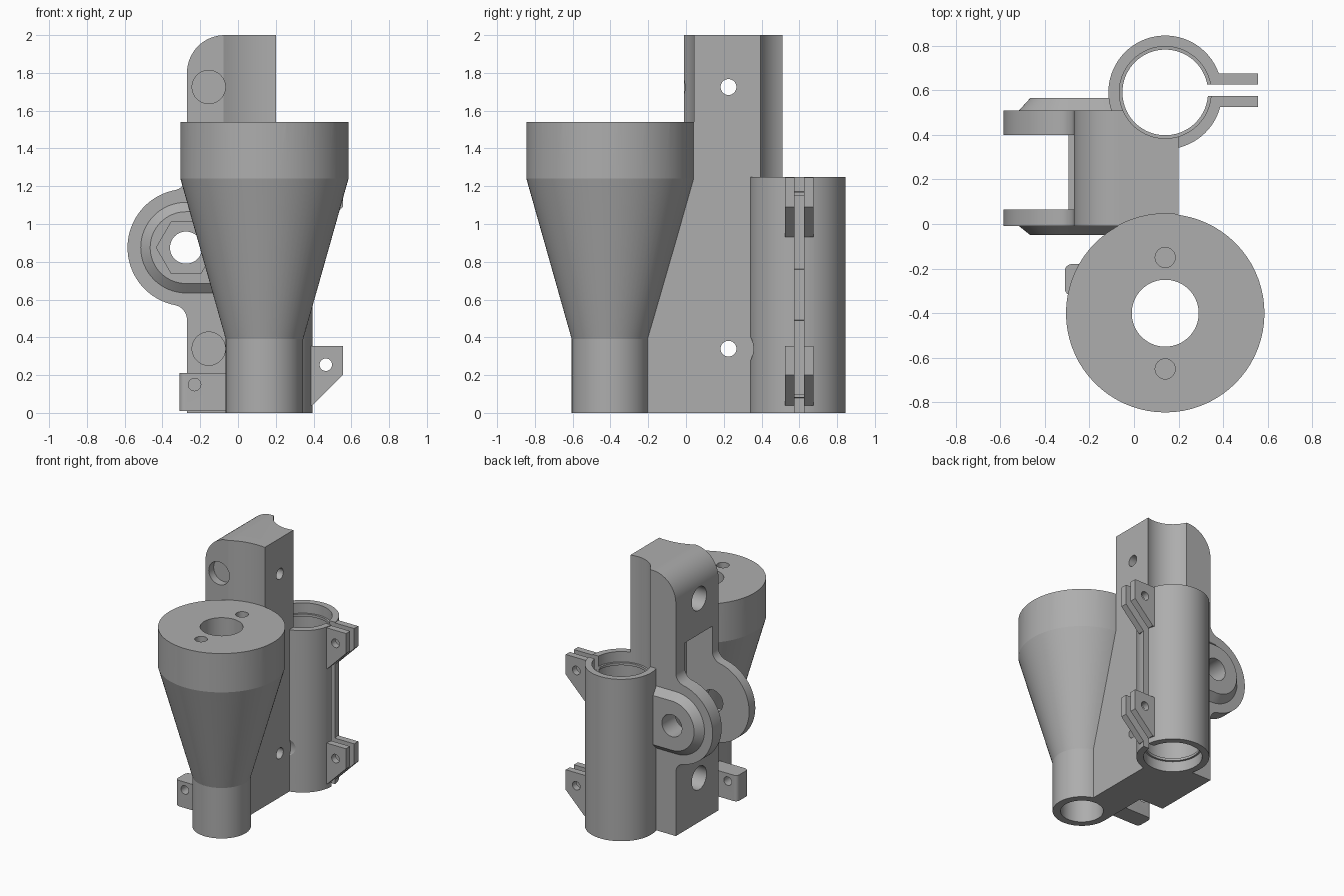
import bpy, bmesh
from math import sin, cos, pi, atan2, sqrt, radians

if "Cube" in bpy.data.objects:
    bpy.data.objects.remove(bpy.data.objects["Cube"])

grey = bpy.data.materials.new("plain grey")
grey.use_nodes = True
tone = (0.42, 0.42, 0.42, 1)
grey.diffuse_color = tone
grey.node_tree.nodes["Principled BSDF"].inputs["Base Color"].default_value = tone


def arc(a, b, r, start, end, n=24):
    """Points along an arc, angles in radians."""
    return [(a + r * cos(start + (end - start) * i / n),
             b + r * sin(start + (end - start) * i / n)) for i in range(n + 1)]


def circle(a, b, r, n=72):
    return arc(a, b, r, 0, 2 * pi, n)[:-1]


def rect(a0, a1, b0, b1):
    return [(a0, b0), (a1, b0), (a1, b1), (a0, b1)]


def loft(name, axis, sections):
    """Solid through (outline, height) sections stacked along an axis."""
    place = {"x": lambda a, b, h: (h, a, b),
             "y": lambda a, b, h: (a, h, b),
             "z": lambda a, b, h: (a, b, h)}[axis]
    bm = bmesh.new()
    rings = [[bm.verts.new(place(a, b, h)) for a, b in pts] for pts, h in sections]
    for low, high in zip(rings, rings[1:]):
        for i in range(len(low)):
            j = (i + 1) % len(low)
            bm.faces.new((low[i], low[j], high[j], high[i]))
    bm.faces.new(rings[0])
    bm.faces.new(rings[-1])
    bmesh.ops.recalc_face_normals(bm, faces=bm.faces)
    mesh = bpy.data.meshes.new(name)
    bm.to_mesh(mesh)
    bm.free()
    mesh.materials.append(grey)
    obj = bpy.data.objects.new(name, mesh)
    bpy.context.collection.objects.link(obj)
    return obj


def prism(name, axis, outline, low, high):
    return loft(name, axis, [(outline, low), (outline, high)])


def turned(name, a, b, profile):
    return loft(name, "z", [(circle(a, b, r), z) for r, z in profile])


def combine(body, tool, operation):
    mod = body.modifiers.new(operation, "BOOLEAN")
    mod.operation, mod.solver, mod.object = operation, "EXACT", tool
    bpy.context.view_layer.objects.active = body
    bpy.ops.object.modifier_apply(modifier=mod.name)
    bpy.data.objects.remove(tool)


# Main positions
HOPPER = (0.14, -0.40)
TUBE = (0.14, 0.59)
PIVOT = (-0.275, 0.875)
SIDE, LOBE, FILLET = -0.27, 0.31, 0.08

# Block with rounded top corner and the filleted hinge lobe
fx = SIDE - FILLET
dx = PIVOT[0] - fx
dz = sqrt((LOBE + FILLET) ** 2 - dx ** 2)
t = atan2(dz, dx)
outline = [(0.2, 0), (0.2, 2)]
outline += arc(SIDE + 0.2, 1.8, 0.2, pi / 2, pi, 16)
outline += arc(fx, PIVOT[1] + dz, FILLET, 0, -t, 10)
outline += arc(*PIVOT, LOBE, pi - t, pi + t, 48)
outline += arc(fx, PIVOT[1] - dz, FILLET, t, 0, 10)
outline += [(SIDE, 0)]
body = prism("hopper_bracket", "y", outline, -0.01, 0.51)

# Web joining the block to the hopper
parts = [prism("web", "z", rect(-0.065, 0.2, -0.4, 0.1), 0, 1.5)]

# Hopper
parts.append(turned("hopper", *HOPPER,
                    [(0.205, 0), (0.205, 0.39), (0.445, 1.24), (0.445, 1.54)]))

# Clamp tube and its paired ears
parts.append(turned("clamp_tube", *TUBE, [(0.255, 0), (0.255, 1.25)]))
for z in (0, 0.89):
    ear = [(0.36, z + 0.04), (0.395, z + 0.04), (0.555, z + 0.2),
           (0.555, z + 0.355), (0.36, z + 0.355)]
    parts.append(prism("clamp_ears", "y", ear, 0.525, 0.675))


# Chamfered bosses around the pivot
def boss_outline(r):
    return arc(*PIVOT, r, pi / 2, 3 * pi / 2, 32) + [(0, PIVOT[1] - r), (0, PIVOT[1] + r)]


for inner, face, outer in ((0.02, -0.01, -0.05), (0.48, 0.51, 0.565)):
    parts.append(loft("pivot_boss", "y", [(boss_outline(0.24), inner),
                                          (boss_outline(0.24), face),
                                          (boss_outline(0.19), outer)]))

# Side tab with rounded outer corner
tab = arc(-0.28, -0.21, 0.03, pi / 2, pi, 8) + arc(-0.28, -0.29, 0.03, pi, 1.5 * pi, 8)
parts.append(prism("side_tab", "z", tab + [(0, -0.32), (0, -0.18)], 0.01, 0.21))

for part in parts:
    combine(body, part, "UNION")

# Hopper bore, screw holes and the clearance above it
cuts = [turned("hopper_bore", *HOPPER, [(0.15, -0.1), (0.15, 1.7)]),
        turned("hopper_clearance", *HOPPER, [(0.446, 1.54), (0.446, 2.1)])]
for y in (-0.65, -0.15):
    cuts.append(turned("hopper_screw_hole", HOPPER[0], y, [(0.045, 1.25), (0.045, 1.7)]))

# Stepped tube bore, slot and ear holes
cuts.append(turned("tube_bore", *TUBE, [
    (0.205, -0.1), (0.205, 0.08), (0.192, 0.081), (0.192, 0.1), (0.203, 0.101),
    (0.203, 0.49), (0.192, 0.491), (0.192, 0.76), (0.203, 0.761), (0.203, 1.15),
    (0.192, 1.151), (0.192, 1.17), (0.206, 1.171), (0.206, 2.1)]))
cuts.append(prism("clamp_slot", "z", rect(0.2, 0.7, 0.575, 0.625), -0.1, 1.4))
for z in (0.255, 1.145):
    cuts.append(prism("ear_hole", "y", circle(0.465, z, 0.033, 32), 0.4, 0.8))

# Hinge pocket, pivot hole and hexagonal nut recess
cuts.append(prism("hinge_pocket", "y", rect(-0.7, -0.05, 0.55, 1.45), 0.065, 0.4))
cuts.append(prism("pivot_hole", "y", circle(*PIVOT, 0.085), -0.2, 0.7))
cuts.append(prism("nut_recess", "y", circle(*PIVOT, 0.157, 6), -0.2, -0.005))

# Cross bolts with counterbores, and round front recesses
for z in (0.34, 1.725):
    cuts.append(prism("bolt_hole", "x", circle(0.225, z, 0.042, 32), -0.5, 0.6))
    cuts.append(prism("bolt_counterbore", "x", circle(0.225, z, 0.09), -0.5, -0.13))
    cuts.append(prism("front_recess", "y", circle(-0.155, z, 0.088), -0.05, 0.05))
cuts.append(prism("bolt_head_clearance", "x", circle(0.225, 0.34, 0.132), 0.2, 0.6))
cuts.append(prism("tab_hole", "y", circle(-0.23, 0.15, 0.033, 32), -0.4, -0.1))

for cut in cuts:
    combine(body, cut, "DIFFERENCE")

# Smooth round surfaces, crisp edges
bpy.ops.object.select_all(action="DESELECT")
body.select_set(True)
bpy.context.view_layer.objects.active = body
bpy.ops.object.shade_smooth_by_angle(angle=radians(12))
